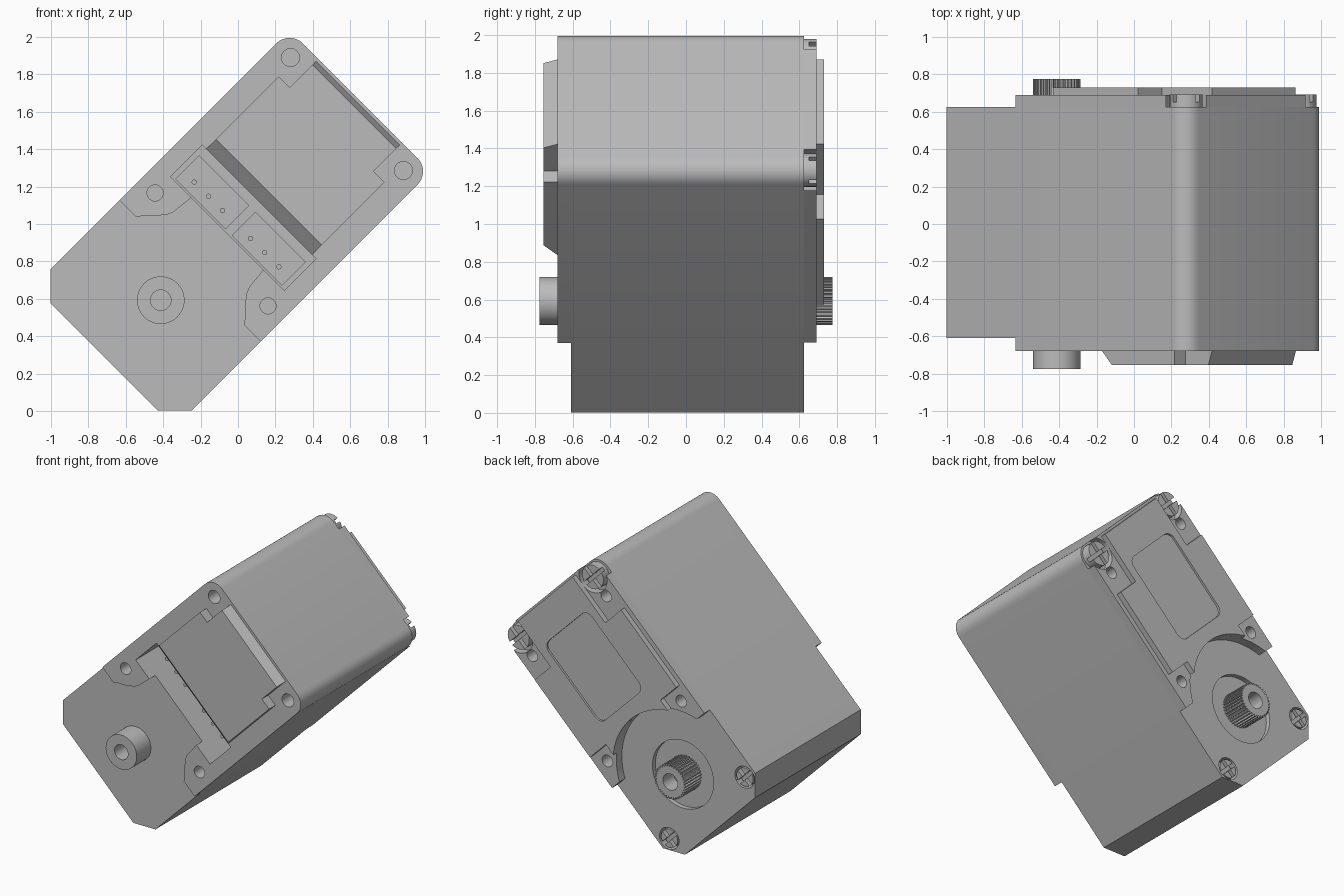
import bpy, bmesh
from math import sin, cos, pi, radians, sqrt

if "Cube" in bpy.data.objects:
    bpy.data.objects.remove(bpy.data.objects["Cube"])

MID = 0.711      # offset of the long axis across the tilted body
HALF = 0.534     # half width of the case
FRONT, BACK = -0.61, 0.625
F_PLATE, B_PLATE = -0.68, 0.69

gray = bpy.data.materials.new("case_gray")
gray.use_nodes = True
gray.diffuse_color = (0.5, 0.5, 0.5, 1)
gray.node_tree.nodes["Principled BSDF"].inputs["Base Color"].default_value = (0.5, 0.5, 0.5, 1)


def place(u, w, y):
    """u runs along the case, w across it; the case is tilted 45 degrees."""
    v = w + MID
    return ((u - v) / sqrt(2), y, (u + v) / sqrt(2))


def prism(name, pts, y0, y1, end_pts=None):
    bm = bmesh.new()
    a = [bm.verts.new(place(u, w, y0)) for u, w in pts]
    b = [bm.verts.new(place(u, w, y1)) for u, w in (end_pts or pts)]
    bm.faces.new(a)
    bm.faces.new(b[::-1])
    for i in range(len(a)):
        j = (i + 1) % len(a)
        bm.faces.new((a[j], a[i], b[i], b[j]))
    bmesh.ops.recalc_face_normals(bm, faces=bm.faces)
    mesh = bpy.data.meshes.new(name)
    bm.to_mesh(mesh)
    bm.free()
    mesh.materials.append(gray)
    ob = bpy.data.objects.new(name, mesh)
    bpy.context.collection.objects.link(ob)
    return ob


def arc(u, w, r, a0, a1, n):
    steps = [radians(a0 + (a1 - a0) * i / n) for i in range(n + 1)]
    return [(u + r * cos(t), w + r * sin(t)) for t in steps]


def circle(u, w, r, n=32):
    return arc(u, w, r, 0, 360, n)[:-1]


def mirrored(half):
    return half + [(u, -w) for u, w in reversed(half) if abs(w) > 1e-6]


def rect(u0, u1, w0, w1):
    return [(u0, w0), (u1, w0), (u1, w1), (u0, w1)]


def cut(targets, pts, y0, y1):
    cutter = prism("cutter", pts, y0, y1)
    cutter.hide_render = True
    for ob in targets:
        mod = ob.modifiers.new("cut", "BOOLEAN")
        mod.operation = "DIFFERENCE"
        mod.solver = "EXACT"
        mod.object = cutter
        with bpy.context.temp_override(object=ob, active_object=ob):
            bpy.ops.object.modifier_apply(modifier=mod.name)
    bpy.data.objects.remove(cutter)


# Case core with chamfered lower and rounded upper corners
fillet = arc(1.535, HALF - 0.1, 0.1, 90, 0, 8)
core = prism("case_core", mirrored([(-0.302, 0.406), (-0.174, HALF)] + fillet), FRONT, BACK)

# Front plate with mounting tabs
tab = [(0.7, 0.272), (0.63, 0.272), (0.51, 0.285), (0.48, 0.297), (0.42, 0.342), (0.38, 0.385),
       (0.348, 0.408), (0.348, HALF)]
front_plate = prism("front_plate", mirrored(tab + fillet), F_PLATE, FRONT)

# Back plate with a round clearance for the output gear
back_plate = prism("back_plate", mirrored(arc(0.127, 0, 0.5, 0, 63.5, 20) + [(0.35, HALF)] + fillet),
                   BACK, B_PLATE)

# Raised front cover with sloped ends
low = [(0.87, 0.4), (1.418, 0.4), (1.418, 0.317), (1.618, 0.317)]
top = [(0.945, 0.4), (1.418, 0.4), (1.418, 0.317), (1.59, 0.317)]
front_cover = prism("front_cover", mirrored(low), F_PLATE, -0.755, mirrored(top))

# Raised back cover, notched around the holes, with a rounded label recess
cover = arc(0.127, 0, 0.5, 0, 39.2, 14) + [(0.6, 0.316), (0.6, 0.5), (1.24, 0.5), (1.24, 0.316), (1.618, 0.316)]
back_cover = prism("back_cover", mirrored(cover), B_PLATE, 0.73)
label = arc(0.79, 0.19, 0.06, 180, 90, 6) + arc(1.325, 0.19, 0.06, 90, 0, 6)
cut([back_cover], mirrored(label), 0.715, 0.8)

# Connector pocket
cut([core, front_plate], rect(0.63, 0.87, -0.43, 0.43), -0.8, -0.3)

# Mounting holes
for side in (1, -1):
    cut([core, front_plate], circle(1.535, side * 0.427, 0.048), -0.8, -0.4)
    cut([core, front_plate], circle(0.511, side * 0.427, 0.043), -0.8, -0.4)
    for u in (0.511, 1.38):
        cut([core, back_plate], circle(u, side * 0.427, 0.043), 0.4, 0.8)
    # Counterbores for the case screws
    cut([back_plate], circle(1.535, side * 0.43, 0.115), 0.6, 0.8)
    cut([core], circle(-0.15, side * 0.437, 0.08), 0.56, 0.8)

# Recess around the output shaft
cut([core], circle(0.127, 0, 0.25, 48), 0.59, 0.8)

# Connector housings and pins
parts = [core, front_plate, back_plate, front_cover, back_cover]
for side, word in ((1, "upper"), (-1, "lower")):
    mid = side * 0.213
    parts.append(prism(word + "_connector", rect(0.64, 0.82, mid - 0.19, mid + 0.19), -0.31, -0.29))
    for k in (-1, 0, 1):
        parts.append(prism(word + "_pin", circle(0.7, mid + k * 0.107, 0.014, 12), -0.5, -0.3))

# Idler shaft on the front
idler = prism("idler_shaft", circle(0.127, 0, 0.127, 48), -0.775, -0.6)
cut([idler], circle(0.127, 0, 0.055), -0.9, -0.65)

# Splined output shaft on the back
teeth = 36
spline = []
for i in range(teeth):
    for f, r in ((0, 0.113), (0.3, 0.113), (0.45, 0.127), (0.85, 0.127)):
        t = 2 * pi * (i + f) / teeth
        spline.append((0.127 + r * cos(t), r * sin(t)))
output = prism("output_shaft", spline, 0.58, 0.775)
cut([output], circle(0.127, 0, 0.06), 0.65, 0.9)
parts += [idler, output]

# Cross-slotted case screws
for u, w, r, y in ((1.535, 0.43, 0.088, 0.692), (-0.15, 0.437, 0.068, 0.623)):
    for side in (1, -1):
        s = prism("case_screw", circle(u, side * w, r, 24), y - 0.067, y)
        cut([s], rect(u - 0.2, u + 0.2, side * w - 0.014, side * w + 0.014), y - 0.04, 0.8)
        cut([s], rect(u - 0.014, u + 0.014, side * w - 0.2, side * w + 0.2), y - 0.04, 0.8)
        parts.append(s)

# Smooth the round walls, keep the edges sharp
bpy.ops.object.select_all(action="DESELECT")
for ob in parts:
    ob.select_set(True)
bpy.context.view_layer.objects.active = core
bpy.ops.object.shade_smooth_by_angle(angle=radians(30))
